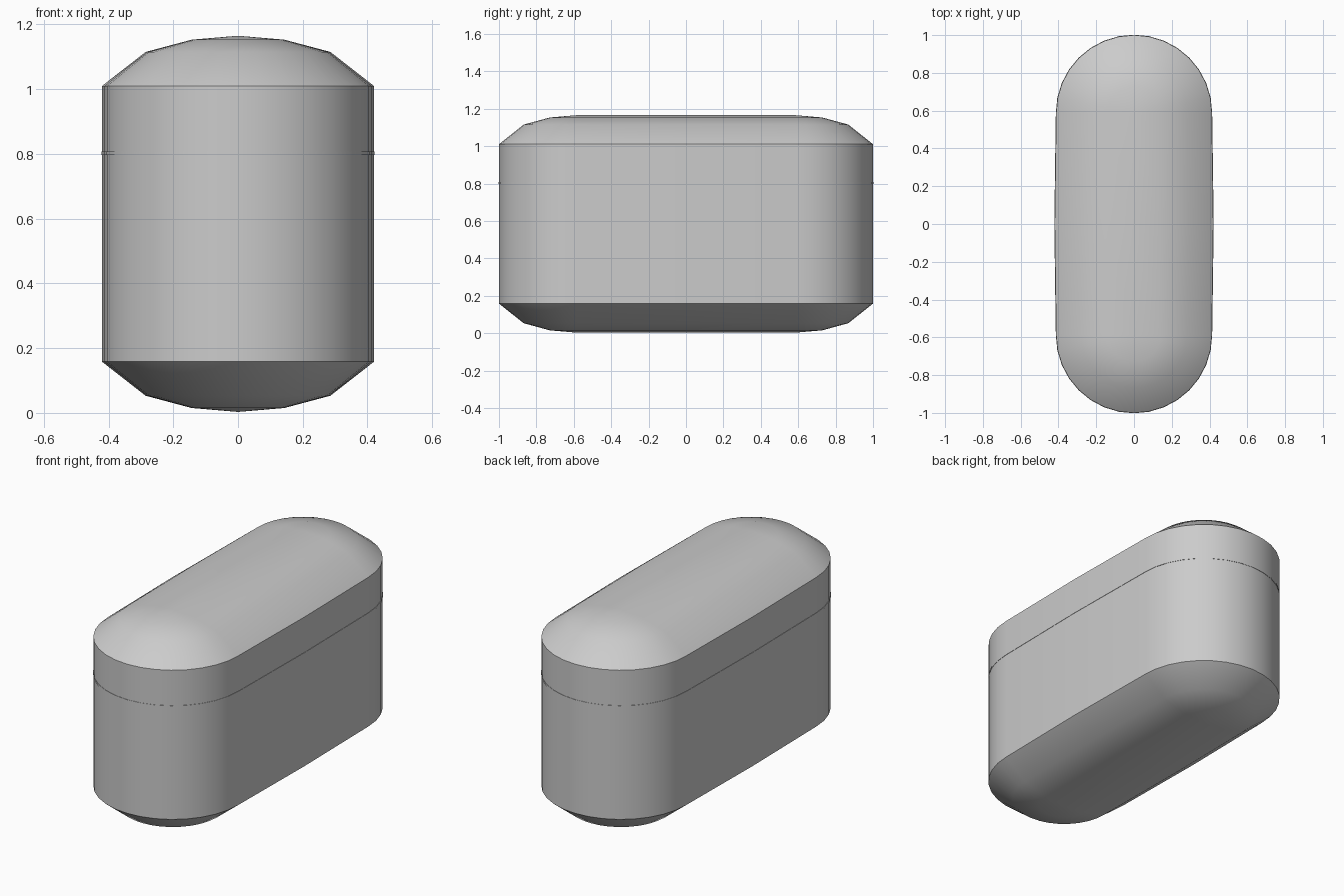
import bpy, bmesh, math

cube = bpy.data.objects.get("Cube")
if cube:
    bpy.data.objects.remove(cube, do_unlink=True)

grey = bpy.data.materials.new("light_grey")
grey.use_nodes = True
colour = (0.6, 0.6, 0.6, 1)
grey.diffuse_color = colour
grey.node_tree.nodes["Principled BSDF"].inputs["Base Color"].default_value = colour

RADIUS = 0.412     # radius of the rounded ends
STRAIGHT = 0.588   # half length of the straight sides
BOW = 0.008        # slight outward bulge of the long sides
SEGMENTS = 16


def outline(radius):
    """Stadium outline, counter-clockwise, with gently bowed sides."""
    points = []
    for end in (1, -1):
        for i in range(SEGMENTS + 1):
            a = math.pi * i / SEGMENTS
            points.append((end * radius * math.cos(a),
                           end * (STRAIGHT + radius * math.sin(a))))
        points.append((-end * (radius + BOW * radius / RADIUS), 0))
    return points


def loft(name, profile):
    """Skin stacked outlines given as (radius, z), from bottom to top."""
    bm = bmesh.new()
    rings = [[bm.verts.new((x, y, z)) for x, y in outline(r)] for r, z in profile]
    for low, high in zip(rings, rings[1:]):
        for i in range(len(low)):
            j = (i + 1) % len(low)
            bm.faces.new((low[i], low[j], high[j], high[i]))
    # Close flat ends; a zero radius end closes into a ridge
    if profile[0][0] > 0:
        bm.faces.new(rings[0][::-1])
    if profile[-1][0] > 0:
        bm.faces.new(rings[-1])
    bmesh.ops.remove_doubles(bm, verts=bm.verts, dist=0.0005)
    bmesh.ops.recalc_face_normals(bm, faces=bm.faces)
    mesh = bpy.data.meshes.new(name)
    bm.to_mesh(mesh)
    bm.free()
    obj = bpy.data.objects.new(name, mesh)
    bpy.context.collection.objects.link(obj)
    mesh.materials.append(grey)
    bpy.ops.object.select_all(action="DESELECT")
    obj.select_set(True)
    bpy.context.view_layer.objects.active = obj
    bpy.ops.object.shade_smooth_by_angle(angle=math.radians(35))
    return obj


# Dome steps: radius and height above the rim
dome = [(RADIUS, 0), (0.28, 0.105), (0.14, 0.143), (0, 0.155)]
BOTTOM_RIM, TOP_RIM = 0.158, 1.01
SEAM_LOW, SEAM_HIGH = 0.797, 0.808

# Lower case with rounded underside
loft("case_body", [(r, BOTTOM_RIM - h) for r, h in reversed(dome)] + [(RADIUS, SEAM_LOW)])

# Lid with domed top
loft("case_lid", [(RADIUS, SEAM_HIGH)] + [(r, TOP_RIM + h) for r, h in dome])

# Thin seam band between body and lid
loft("seam_band", [(RADIUS + 0.002, SEAM_LOW), (RADIUS + 0.002, SEAM_HIGH)])
